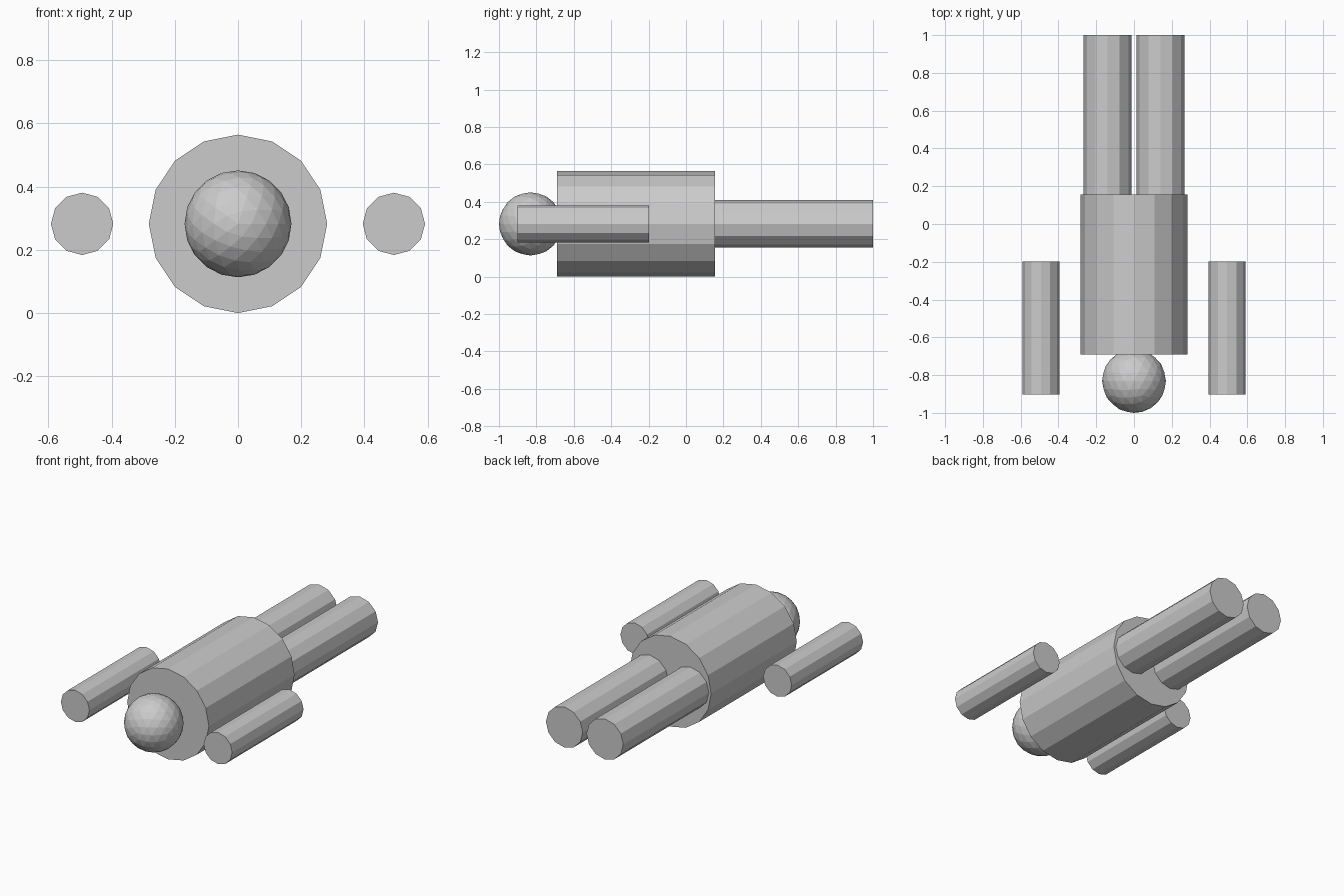
import bpy
from math import pi

if "Cube" in bpy.data.objects:
    bpy.data.objects.remove(bpy.data.objects["Cube"])

CENTRE_Z = 0.282


def limb(name, x, y0, y1, radius, sides):
    """Flat-sided cylinder lying along y, with a corner at the top."""
    bpy.ops.mesh.primitive_cylinder_add(
        vertices=sides, radius=radius, depth=y1 - y0,
        location=(x, (y0 + y1) / 2, CENTRE_Z), rotation=(pi / 2, 0, 0))
    bpy.context.object.name = name


# Torso
limb("torso", 0, -0.69, 0.155, 0.282, 16)

# Head, a faceted ball partly sunk into the torso
bpy.ops.mesh.primitive_ico_sphere_add(
    subdivisions=3, radius=0.169, location=(0, -0.831, CENTRE_Z),
    rotation=(pi / 2, 0, 0))
bpy.context.object.name = "head"

# Arms float beside the torso; legs extend behind it
for side, s in (("left", 1), ("right", -1)):
    limb(side + "_arm", s * 0.493, -0.902, -0.198, 0.0985, 12)
    limb(side + "_leg", s * 0.14, 0.155, 1.0, 0.127, 12)
